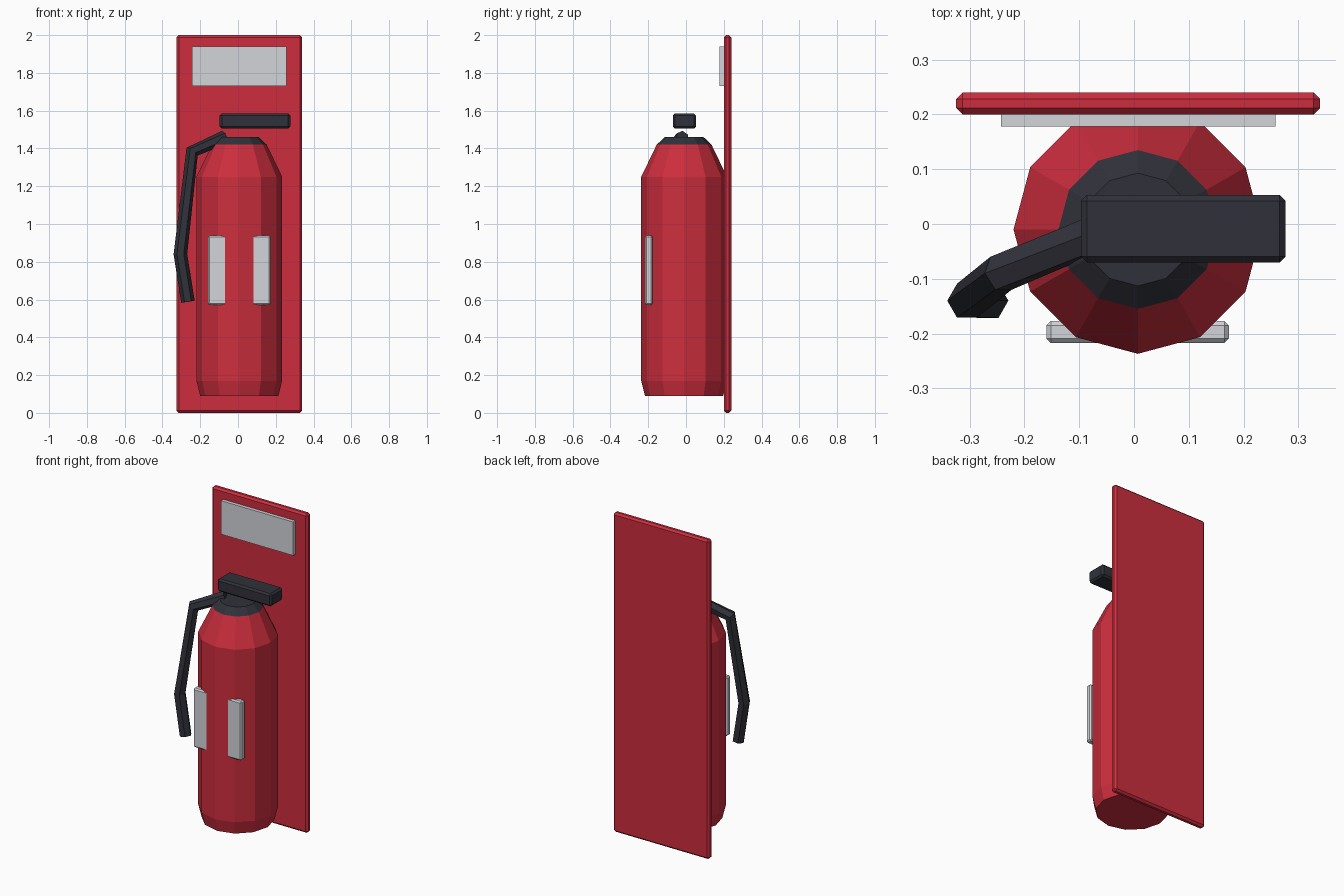
import bpy, bmesh, math
from mathutils import Vector

if "Cube" in bpy.data.objects:
    bpy.data.objects.remove(bpy.data.objects["Cube"])


def material(name, color):
    m = bpy.data.materials.new(name)
    m.diffuse_color = (*color, 1)
    m.use_nodes = True
    m.node_tree.nodes["Principled BSDF"].inputs["Base Color"].default_value = m.diffuse_color
    return m


RED = material("red paint", (0.611, 0.027, 0.048))
GREY = material("light grey", (0.658, 0.665, 0.701))
DARK = material("dark rubber", (0.030, 0.031, 0.042))


def finish(name, bm, mat):
    bmesh.ops.recalc_face_normals(bm, faces=bm.faces[:])
    mesh = bpy.data.meshes.new(name)
    bm.to_mesh(mesh)
    bm.free()
    mesh.materials.append(mat)
    ob = bpy.data.objects.new(name, mesh)
    bpy.context.collection.objects.link(ob)
    return ob


def box(name, lo, hi, mat, bevel=0):
    bm = bmesh.new()
    bmesh.ops.create_cube(bm, size=1)
    for v in bm.verts:
        v.co = Vector([(a + b) / 2 + c * (b - a) for a, b, c in zip(lo, hi, v.co)])
    if bevel:
        bmesh.ops.bevel(bm, geom=bm.edges[:], offset=bevel, segments=1, affect='EDGES')
    return finish(name, bm, mat)


def skin(name, rings, mat):
    """Join rings of points into a closed tube."""
    bm = bmesh.new()
    loops = [[bm.verts.new(p) for p in ring] for ring in rings]
    n = len(loops[0])
    for a, b in zip(loops, loops[1:]):
        for i in range(n):
            j = (i + 1) % n
            bm.faces.new((a[i], a[j], b[j], b[i]))
    bm.faces.new(loops[0][::-1])
    bm.faces.new(loops[-1])
    return finish(name, bm, mat)


def ring(center, u, v, r, n):
    return [center + r * (math.cos(math.tau * i / n) * u + math.sin(math.tau * i / n) * v)
            for i in range(n)]


def lathe(name, profile, mat):
    return skin(name, [ring(Vector((0.007, -0.01, z)), Vector((1, 0, 0)), Vector((0, 1, 0)), r, 12)
                       for r, z in profile], mat)


# Wall board and sign
box("back_board", (-0.325, 0.20, 0), (0.34, 0.24, 2), RED, 0.012)
box("sign_plate", (-0.243, 0.178, 1.73), (0.258, 0.205, 1.94), GREY)

# Tank, cap and label block poking out of the tank
lathe("tank", [(0.207, 0.09), (0.227, 0.17), (0.227, 1.25), (0.145, 1.42)], RED)
lathe("tank_cap", [(0.145, 1.42), (0.103, 1.46)], DARK)
box("label", (-0.16, -0.217, 0.57), (0.173, -0.177, 0.94), GREY, 0.008)

# Handle
box("handle", (-0.097, -0.07, 1.505), (0.277, 0.053, 1.585), DARK, 0.011)

# Hexagonal hose along a bent path
path = [Vector(p) for p in ((-0.07, -0.018, 1.46), (-0.243, -0.09, 1.383),
                            (-0.305, -0.14, 0.84), (-0.265, -0.14, 0.588))]
rings = []
for i, p in enumerate(path):
    t = Vector()
    if i:
        t += (p - path[i - 1]).normalized()
    if i < len(path) - 1:
        t += (path[i + 1] - p).normalized()
    t.normalize()
    u = Vector((0, 1, 0)).cross(t).normalized()
    rings.append(ring(p, u, t.cross(u), 0.036, 6))
skin("hose", rings, DARK)
